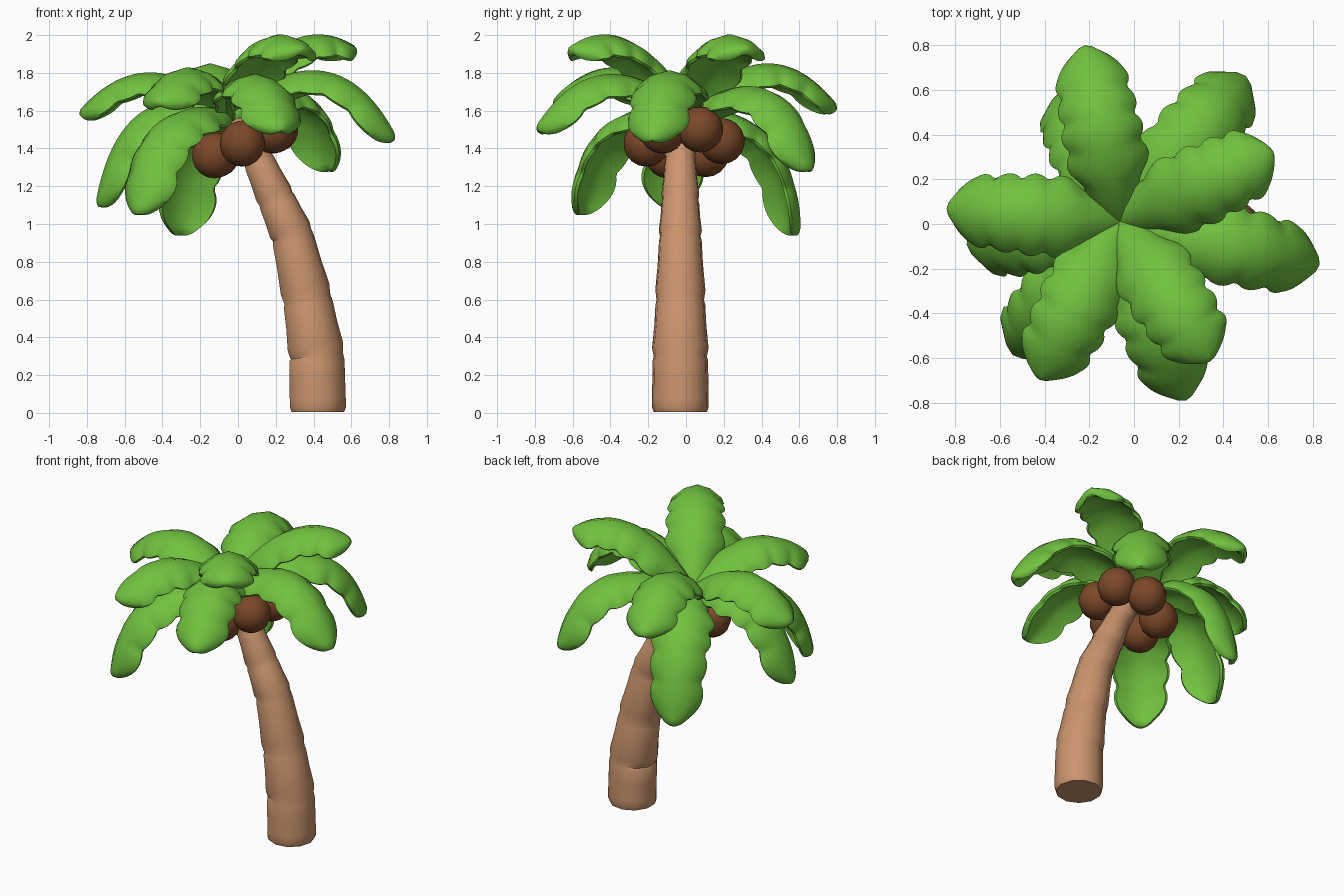
import bpy, bmesh, math
from mathutils import Vector

if "Cube" in bpy.data.objects:
    bpy.data.objects.remove(bpy.data.objects["Cube"])


def material(name, rgb):
    m = bpy.data.materials.new(name)
    m.diffuse_color = (*rgb, 1)
    m.use_nodes = True
    m.node_tree.nodes["Principled BSDF"].inputs["Base Color"].default_value = m.diffuse_color
    return m


GREEN = material("leaf green", (0.165, 0.54, 0.05))
BARK = material("light bark", (0.60, 0.30, 0.155))
BROWN = material("coconut brown", (0.20, 0.065, 0.022))


def loft(name, rings, mat, angle):
    """Closed tube through equal-length rings of points, capped at both ends."""
    bm = bmesh.new()
    rows = [[bm.verts.new(p) for p in r] for r in rings]
    n = len(rows[0])
    for a, b in zip(rows, rows[1:]):
        for i in range(n):
            bm.faces.new((a[i], a[(i + 1) % n], b[(i + 1) % n], b[i]))
    bm.faces.new(rows[0])
    bm.faces.new(rows[-1])
    bmesh.ops.recalc_face_normals(bm, faces=bm.faces)
    me = bpy.data.meshes.new(name)
    bm.to_mesh(me)
    bm.free()
    me.materials.append(mat)
    ob = bpy.data.objects.new(name, me)
    bpy.context.collection.objects.link(ob)
    smooth(ob, angle)
    return ob


def smooth(ob, angle):
    bpy.ops.object.select_all(action='DESELECT')
    ob.select_set(True)
    bpy.context.view_layer.objects.active = ob
    bpy.ops.object.shade_smooth_by_angle(angle=math.radians(angle))


# Trunk: leaning, segmented, each segment bulging just above its notch
joints = [(0.42, 0.03, 0.152), (0.415, 0.30, 0.148), (0.365, 0.60, 0.132),
          (0.285, 0.94, 0.113), (0.20, 1.13, 0.100), (0.105, 1.34, 0.083),
          (-0.02, 1.55, 0.06)]
stations = [(0.42, 0.005, 0.142)]
for j, ((x0, z0, r0), (x1, z1, r1)) in enumerate(zip(joints, joints[1:])):
    for t, k in ((0, 0.96 if j else 1), (0.16, 1.04 if j else 1), (0.55, 1.0), (0.92, 1.0)):
        stations.append((x0 + (x1 - x0) * t, z0 + (z1 - z0) * t, (r0 + (r1 - r0) * t) * k))
stations.append(joints[-1])
SIDES = 11
rings = []
for i, (x, z, r) in enumerate(stations):
    a, b = stations[max(i - 1, 0)], stations[min(i + 1, len(stations) - 1)]
    tilt = math.atan2(a[0] - b[0], b[1] - a[1]) if i > 1 else 0
    rings.append([(x + r * math.cos(q) * math.cos(tilt), -0.03 + r * math.sin(q),
                   z + r * math.cos(q) * math.sin(tilt))
                  for q in (2 * math.pi * s / SIDES for s in range(SIDES))])
loft("trunk", rings, BARK, 35)

# Coconuts: ring of six, tilted square to the trunk top
for i in range(6):
    q = math.radians(25 + 60 * i)
    u = 0.195 * math.cos(q)
    bpy.ops.mesh.primitive_uv_sphere_add(
        segments=14, ring_count=9, radius=0.122,
        location=(0.038 + u * 0.92, -0.01 + 0.2 * math.sin(q), 1.432 + u * 0.39))
    nut = bpy.context.object
    nut.name = f"coconut_{i + 1}"
    nut.data.materials.append(BROWN)
    smooth(nut, 40)


# Leaves: arched, lobed blades with a domed cross-section
def half_width(t):
    base = 0.172 * min(1, 0.36 + 2.6 * t)
    base *= 1 - 0.12 * max(0, t - 0.5) / 0.5
    if t > 0.8:
        base *= math.sqrt(max(0.03, 1 - ((t - 0.8) / 0.203) ** 2.8))
    lobes = abs(math.sin(math.pi * (t * 5.0 + 0.1)))
    return base * (0.88 + 0.2 * lobes ** 0.6)


# cross-section: side position and height as a share of thickness
SECTION = [(-1, 0.4), (-0.92, 0.8), (-0.5, 1), (0, 1.1), (0.5, 1), (0.92, 0.8),
           (1, 0.4), (0.92, 0), (0.45, 0), (0, 0), (-0.45, 0), (-0.92, 0)]
STEPS = 40
ROOT = Vector((-0.06, 0.01, 1.57))


def leaf(name, tip, arch, reach):
    tip = Vector(tip)
    ctrl = ROOT.lerp(tip, reach)
    ctrl.z = arch
    flat = Vector((tip.x - ROOT.x, tip.y - ROOT.y, 0)).normalized()
    side = Vector((-flat.y, flat.x, 0))
    rings = []
    for i in range(STEPS + 1):
        t = 1 - (1 - i / STEPS) ** 1.4      # closer steps near the round tip
        p = ROOT * (1 - t) ** 2 + ctrl * 2 * t * (1 - t) + tip * t * t
        d = ((ctrl - ROOT) * (1 - t) + (tip - ctrl) * t).normalized()
        up = d.cross(side)
        w = half_width(t)
        thick = 0.055 * min(1, w / 0.08)
        rings.append([p + side * (u * w) + up * (thick * (h - 0.6) - 0.07 * u * u * w / 0.16)
                      for u, h in SECTION])
    loft(name, rings, GREEN, 45)


# tip position, arch control height, arch reach
LEAVES = [
    ((-0.22, 0.79, 1.60), 2.06, 0.55),
    ((0.62, 0.32, 1.91), 2.14, 0.50),
    ((0.49, 0.65, 1.28), 1.94, 0.80),
    ((0.34, -0.61, 1.91), 2.14, 0.50),
    ((0.23, -0.78, 1.49), 2.00, 0.60),
    ((-0.42, -0.69, 1.63), 2.00, 0.55),
    ((-0.53, -0.57, 1.05), 1.70, 0.88),
    ((-0.83, 0.07, 1.57), 1.98, 0.55),
    ((-0.73, -0.09, 1.09), 1.80, 0.82),
    ((0.82, -0.18, 1.44), 2.06, 0.65),
    ((-0.31, 0.58, 0.94), 1.64, 0.92),
]
for i, (tip, arch, reach) in enumerate(LEAVES):
    leaf(f"leaf_{i + 1}", tip, arch, reach)
